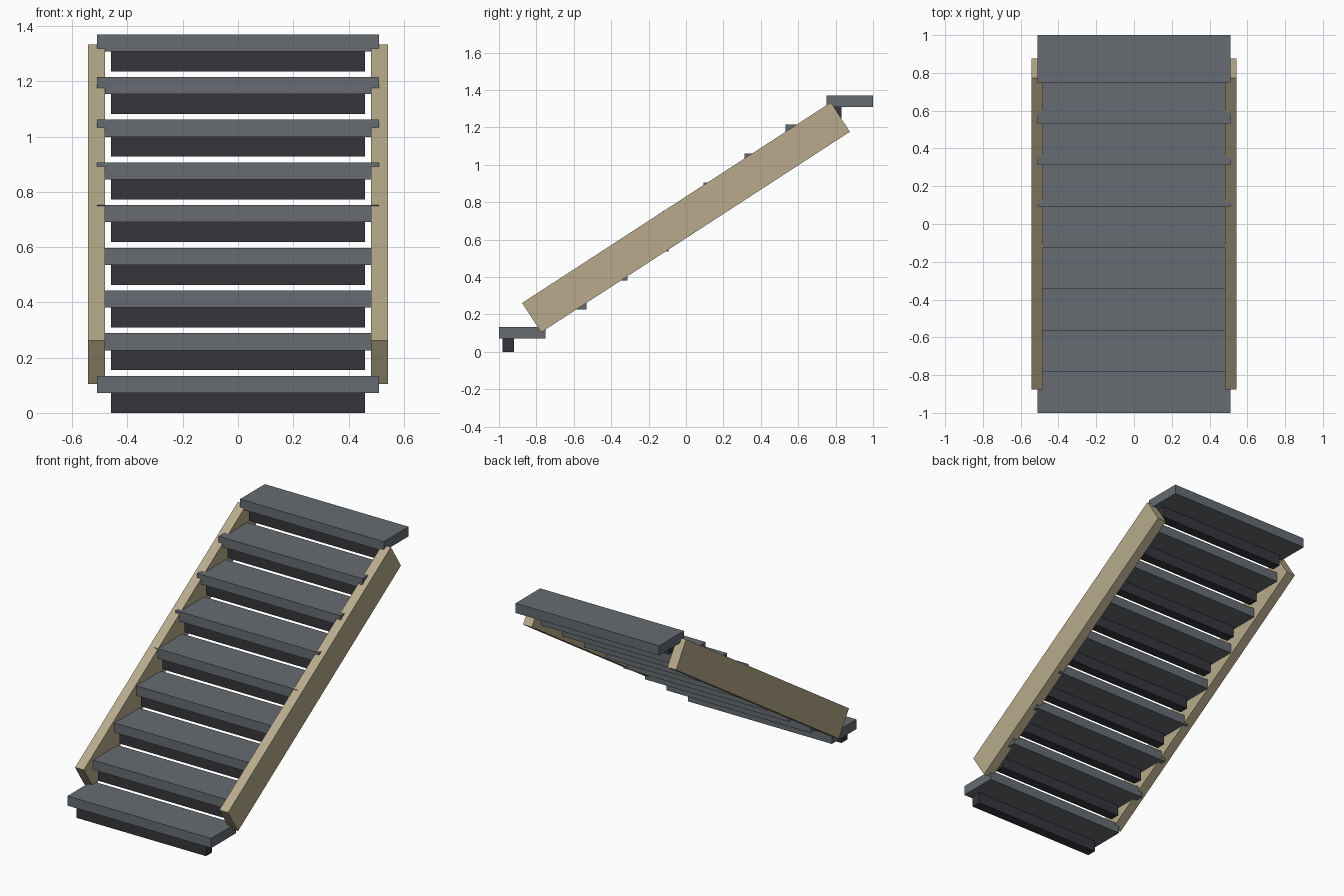
import bpy
import math

if "Cube" in bpy.data.objects:
    bpy.data.objects.remove(bpy.data.objects["Cube"], do_unlink=True)


def material(name, rgb):
    mat = bpy.data.materials.new(name)
    mat.use_nodes = True
    color = (*rgb, 1.0)
    mat.diffuse_color = color
    mat.node_tree.nodes["Principled BSDF"].inputs["Base Color"].default_value = color
    return mat


def box(name, center, size, mat, tilt=0.0):
    bpy.ops.mesh.primitive_cube_add(size=1, location=center)
    obj = bpy.context.object
    obj.name = name
    obj.scale = size
    bpy.ops.object.transform_apply(location=False, rotation=False, scale=True)
    obj.rotation_euler.x = tilt
    obj.data.materials.append(mat)
    return obj


slate = material("slate grey", (0.135, 0.15, 0.165))
charcoal = material("charcoal", (0.038, 0.035, 0.043))
tan = material("tan wood", (0.48, 0.41, 0.265))

STEPS = 9
RUN = 1.75 / (STEPS - 1)
RISE = 1.236 / (STEPS - 1)

# Treads, each with a narrower support under its front edge
for i in range(STEPS):
    y = -0.875 + i * RUN
    z = i * RISE
    box(f"tread_{i + 1}", (0, y, z + 0.103), (1.02, 0.25, 0.062), slate)
    box(f"riser_{i + 1}", (0, y - 0.075, z + 0.036), (0.92, 0.062, 0.072), charcoal)

# Sloping side boards
slope = math.atan2(1.072, 1.65)
for side, sign in (("left", 1), ("right", -1)):
    box(f"{side}_stringer", (sign * 0.512, 0, 0.719), (0.062, 1.968, 0.187), tan, slope)
